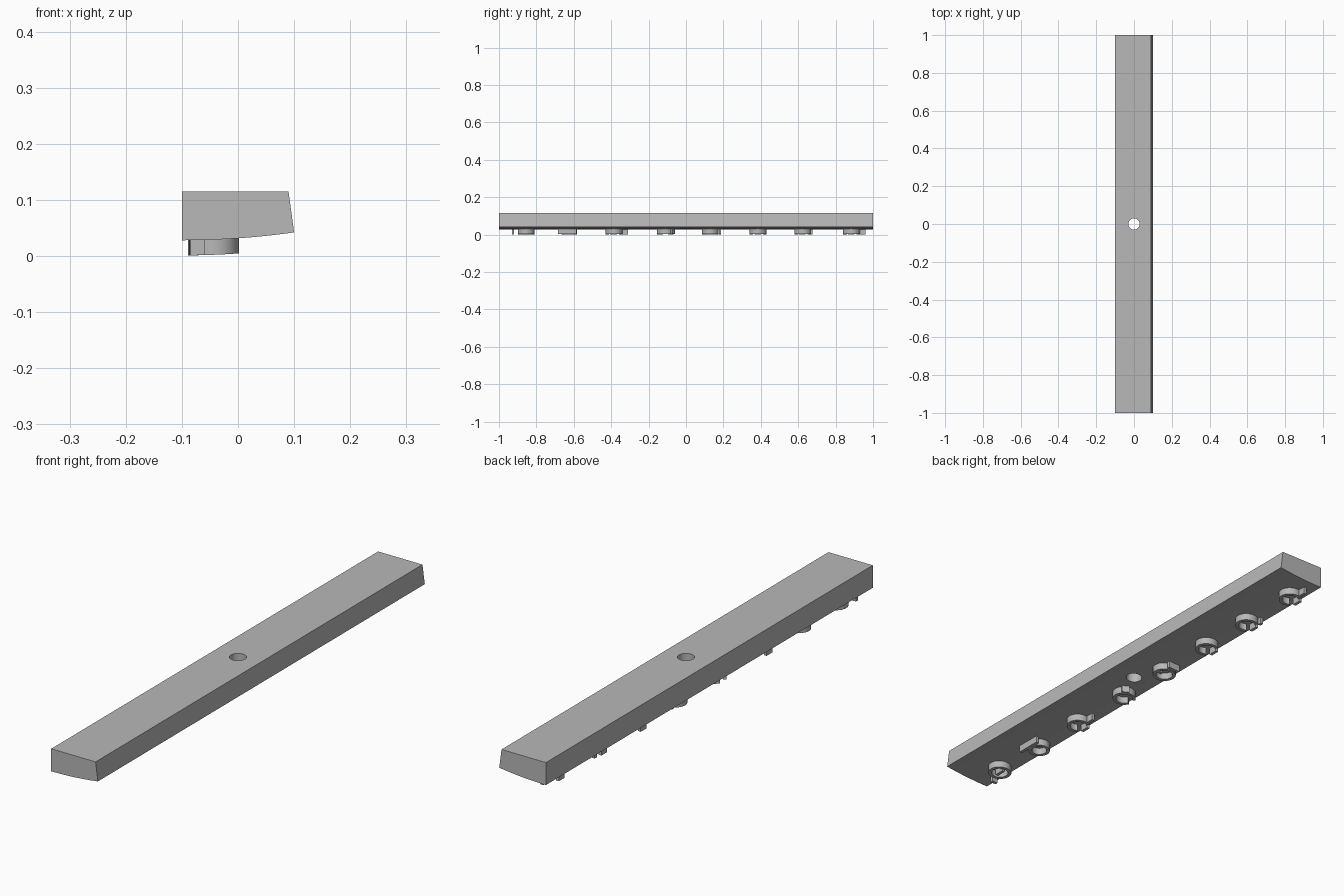
import bpy, bmesh, math
from mathutils import Vector

cube = bpy.data.objects.get("Cube")
if cube:
    bpy.data.objects.remove(cube)

metal = bpy.data.materials.new("plain_grey")
metal.use_nodes = True
metal.diffuse_color = (0.48, 0.48, 0.48, 1)
metal.node_tree.nodes["Principled BSDF"].inputs["Base Color"].default_value = metal.diffuse_color


def under(x):
    """Height of the gently curved underside."""
    return 0.028 + 0.014 * ((x + 0.1) / 0.2) ** 2


def finish(name, bm):
    bmesh.ops.recalc_face_normals(bm, faces=bm.faces)
    mesh = bpy.data.meshes.new(name)
    bm.to_mesh(mesh)
    bm.free()
    mesh.materials.append(metal)
    obj = bpy.data.objects.new(name, mesh)
    bpy.context.collection.objects.link(obj)
    bpy.ops.object.select_all(action="DESELECT")
    obj.select_set(True)
    bpy.context.view_layer.objects.active = obj
    bpy.ops.object.shade_smooth_by_angle(angle=math.radians(30))
    return obj


def strip(bm, path, width, closed=False):
    """Sweep a raised wall along a path, following the underside."""
    rows, n = [], len(path)
    for i, p in enumerate(path):
        a = path[(i - 1) % n] if closed or i else p
        b = path[(i + 1) % n] if closed or i < n - 1 else p
        d = (b - a).normalized() * width / 2
        side = Vector((-d.y, d.x))
        row = []
        for q, drop in ((p + side, -0.004), (p + side, 0.027),
                        (p - side, 0.027), (p - side, -0.004)):
            row.append(bm.verts.new((q.x, q.y, under(q.x) - drop)))
        rows.append(row)
    for i in range(n if closed else n - 1):
        r, s = rows[i], rows[(i + 1) % n]
        for k in range(4):
            bm.faces.new((r[k], r[(k + 1) % 4], s[(k + 1) % 4], s[k]))
    if not closed:
        bm.faces.new(rows[0])
        bm.faces.new(rows[-1][::-1])


def ridge(name, y, gap=0, bars=(), radius=0.038, x=-0.043):
    """Ring wall, open towards -x by a gap in degrees, plus straight bars."""
    bm = bmesh.new()
    steps = 28
    start, sweep = math.radians(-180 + gap / 2), math.radians(360 - gap)
    count = steps + 1 if gap else steps
    angles = [start + sweep * i / steps for i in range(count)]
    strip(bm, [Vector((x + radius * math.cos(t), y + radius * math.sin(t)))
               for t in angles], 0.013, not gap)
    for x0, y0, x1, y1 in bars:
        strip(bm, [Vector((x0, y + y0)), Vector((x1, y + y1))], 0.012)
    finish(name, bm)


# Long bar with a slanted side and curved underside
bm = bmesh.new()
outline = [(-0.1, 0.115), (0.09, 0.115)]
outline += [(0.1 - 0.2 * i / 12, under(0.1 - 0.2 * i / 12)) for i in range(13)]
face = bm.faces.new([bm.verts.new((x, -1, z)) for x, z in outline])
moved = bmesh.ops.extrude_face_region(bm, geom=[face])["geom"]
bmesh.ops.translate(bm, vec=(0, 2, 0),
                    verts=[v for v in moved if isinstance(v, bmesh.types.BMVert)])
bar = finish("long_bar", bm)

# Round hole through the middle
bpy.ops.mesh.primitive_cylinder_add(vertices=40, radius=0.03, depth=0.4)
cutter = bpy.context.object
cutter.name = "hole_cutter"
cutter.data.materials.append(metal)
cutter.hide_render = True
hole = bar.modifiers.new("hole", "BOOLEAN")
hole.object = cutter
hole.operation = "DIFFERENCE"
hole.solver = "EXACT"
bpy.context.view_layer.objects.active = bar
bpy.ops.object.modifier_apply(modifier="hole")
bpy.data.objects.remove(cutter)
bpy.ops.object.select_all(action="DESELECT")
bar.select_set(True)
bpy.context.view_layer.objects.active = bar
bpy.ops.object.shade_smooth_by_angle(angle=math.radians(30))

# Curved ridges along the underside
foot = (-0.08, -0.02, -0.08, 0.015)
tail = (-0.055, 0.04, -0.055, 0.075)
ridge("ridge_1", -0.855, 0, [(-0.06, -0.07, -0.085, -0.07), (-0.045, -0.02, -0.045, 0.02)])
ridge("ridge_2", -0.625, 0, [(-0.006, -0.06, -0.006, 0.04)], radius=0.035, x=-0.048)
ridge("ridge_3", -0.385, 110, [foot, tail])
ridge("ridge_4", -0.11, 50, [(-0.006, 0.03, -0.03, 0.045)])
ridge("ridge_5", 0.13, 0, [(-0.02, 0.052, -0.07, 0.052), (0, 0, -0.03, 0)])
ridge("ridge_6", 0.385, 110, [foot])
ridge("ridge_7", 0.625, 110, [foot, (-0.075, 0.035, -0.075, 0.05)])
ridge("ridge_8", 0.885, 110, [foot, tail])
